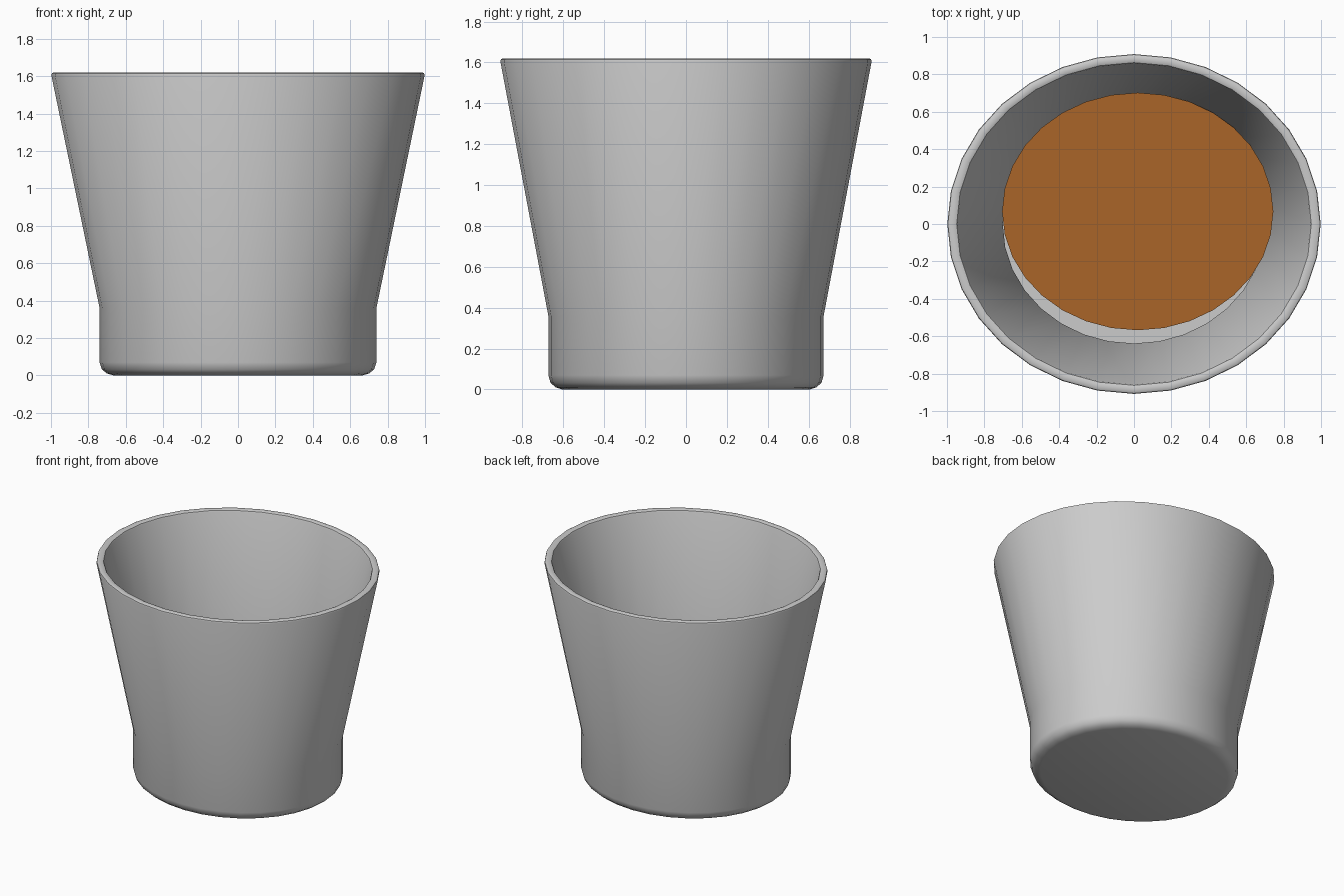
import bpy, bmesh, math

if "Cube" in bpy.data.objects:
    bpy.data.objects.remove(bpy.data.objects["Cube"])

SIDES = 32
Y_RATIO = 0.91


def finish(name, bm, angle):
    bmesh.ops.recalc_face_normals(bm, faces=bm.faces)
    mesh = bpy.data.meshes.new(name)
    bm.to_mesh(mesh)
    bm.free()
    obj = bpy.data.objects.new(name, mesh)
    bpy.context.collection.objects.link(obj)
    bpy.ops.object.select_all(action='DESELECT')
    bpy.context.view_layer.objects.active = obj
    obj.select_set(True)
    bpy.ops.object.shade_smooth_by_angle(angle=math.radians(angle))
    return obj


def ring(bm, rx, ry, z, cx=0.0, cy=0.0):
    return [bm.verts.new((cx + rx * math.cos(a), cy + ry * math.sin(a), z))
            for a in (2 * math.pi * i / SIDES for i in range(SIDES))]


# Cup: oval lathe running from the underside, up over the rim, down to the inner floor
profile = [(0.665, 0.0), (0.70, 0.01), (0.728, 0.032), (0.74, 0.07),
           (0.74, 0.36), (0.998, 1.605), (0.995, 1.615), (0.985, 1.62),
           (0.96, 1.62), (0.948, 1.615), (0.943, 1.605),
           (0.702, 0.36), (0.702, 0.05)]
bm = bmesh.new()
rings = [ring(bm, r, r * Y_RATIO, z) for r, z in profile]
for low, high in zip(rings, rings[1:]):
    for i in range(SIDES):
        j = (i + 1) % SIDES
        bm.faces.new((low[i], low[j], high[j], high[i]))
bm.faces.new(rings[0])
bm.faces.new(rings[-1])
finish("cup", bm, 40)

# Drink surface: slightly off-centre oval disc
bm = bmesh.new()
bm.faces.new(ring(bm, 0.725, 0.635, 0.79, 0.02, 0.067))
drink = finish("drink_surface", bm, 30)
if drink.data.polygons[0].normal.z < 0:
    drink.data.flip_normals()
mat = bpy.data.materials.new("drink_brown")
mat.diffuse_color = (0.4, 0.13, 0.022, 1)
mat.use_nodes = True
mat.node_tree.nodes["Principled BSDF"].inputs["Base Color"].default_value = mat.diffuse_color
drink.data.materials.append(mat)
